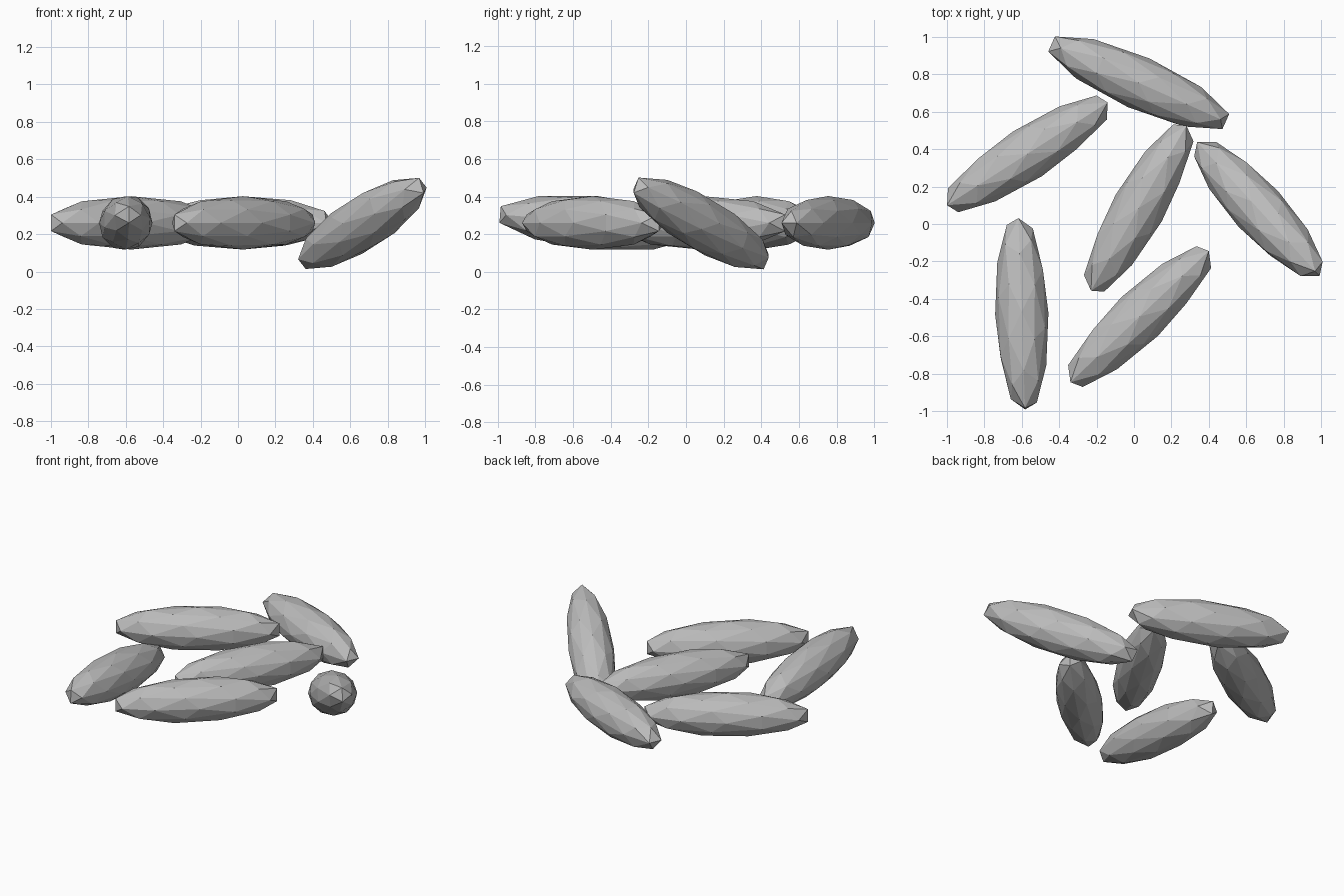
import bpy
from math import radians
from mathutils import Euler, Matrix, Vector

cube = bpy.data.objects.get("Cube")
if cube:
    bpy.data.objects.remove(cube, do_unlink=True)

# Single matte grey
grey = bpy.data.materials.new("plain_grey")
grey.use_nodes = True
colour = (0.5, 0.5, 0.5, 1)
grey.diffuse_color = colour
grey.node_tree.nodes["Principled BSDF"].inputs["Base Color"].default_value = colour

HALF_LENGTH, RADIUS = 0.536, 0.1425


def grain(name, centre, yaw, pitch=0, roll=-90):
    """Stretched faceted ball; positive pitch raises the +x end."""
    bpy.ops.mesh.primitive_ico_sphere_add(subdivisions=2, radius=1)
    ob = bpy.context.object
    ob.name = name
    turn = Euler((radians(roll), radians(-pitch), radians(yaw))).to_matrix().to_4x4()
    stretch = Matrix.Diagonal((HALF_LENGTH, RADIUS, RADIUS, 1))
    ob.data.transform(turn @ stretch)
    ob.location = Vector(centre)
    ob.data.materials.append(grey)
    bpy.ops.object.shade_flat()


# Five grains lying flat, one leaning
grain("back_grain", (0.025, 0.755, 0.26), -24, roll=0)
grain("back_right_grain", (-0.57, 0.375, 0.26), 32.6)
grain("right_grain", (-0.6, -0.48, 0.26), 92, pitch=-5)
grain("middle_grain", (0.025, 0.085, 0.26), 60)
grain("front_grain", (0.03, -0.495, 0.26), 43.5)
grain("leaning_grain", (0.665, 0.08, 0.257), -47.6, pitch=23.5)
